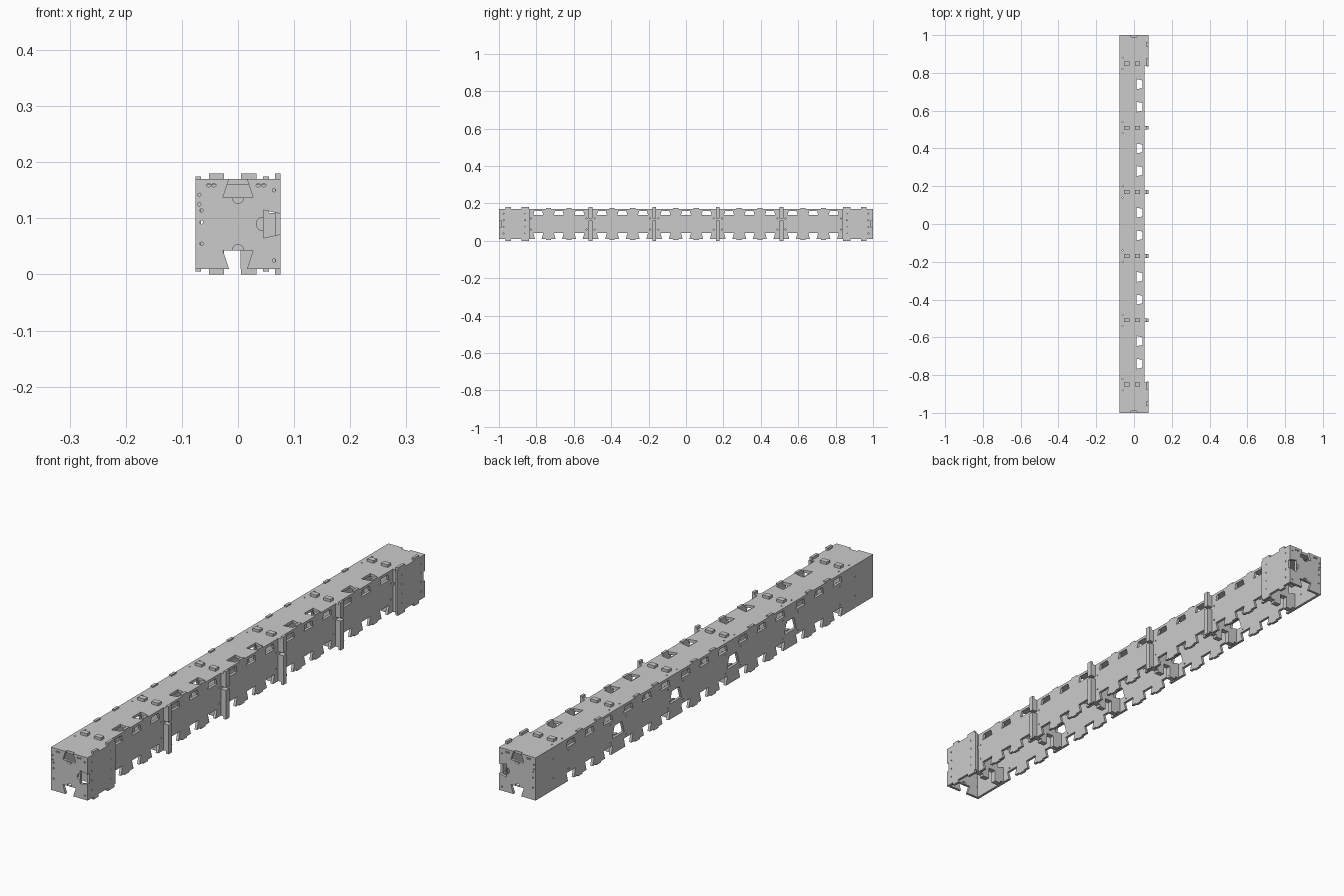
import bpy, bmesh
from math import cos, sin, pi
from mathutils import Matrix

if "Cube" in bpy.data.objects:
    bpy.data.objects.remove(bpy.data.objects["Cube"])

T = 0.01                                   # sheet thickness
BAYS = [-0.68, -0.34, 0, 0.34, 0.68]       # bay centres along the beam
RIBS = [-0.85, -0.51, -0.17, 0.17, 0.51, 0.85]
AXES = {'x': Matrix(((0, 0, 1), (1, 0, 0), (0, 1, 0))).to_4x4(),
        'y': Matrix(((1, 0, 0), (0, 0, -1), (0, 1, 0))).to_4x4(),
        'z': Matrix.Identity(4)}


def sheet(name, loops, axis, pos, thick=T):
    """Flat sheet from an outline plus hole loops, facing the given axis."""
    cu = bpy.data.curves.new(name, 'CURVE')
    cu.dimensions, cu.fill_mode, cu.extrude = '2D', 'BOTH', thick / 2
    for loop in loops:
        sp = cu.splines.new('POLY')
        sp.points.add(len(loop) - 1)
        for p, (u, v) in zip(sp.points, loop):
            p.co = (u, v, 0, 1)
        sp.use_cyclic_u = True
    tmp = bpy.data.objects.new(name, cu)
    bpy.context.collection.objects.link(tmp)
    dg = bpy.context.evaluated_depsgraph_get()
    me = bpy.data.meshes.new_from_object(tmp.evaluated_get(dg))
    bpy.data.objects.remove(tmp)
    bm = bmesh.new()
    bm.from_mesh(me)
    bmesh.ops.remove_doubles(bm, verts=bm.verts, dist=1e-5)
    bm.transform(AXES[axis])
    off = [0, 0, 0]
    off['xyz'.index(axis)] = pos
    bmesh.ops.translate(bm, verts=bm.verts, vec=off)
    bmesh.ops.recalc_face_normals(bm, faces=bm.faces)
    for f in bm.faces:
        f.smooth = False
    bm.to_mesh(me)
    bm.free()
    ob = bpy.data.objects.new(name, me)
    bpy.context.collection.objects.link(ob)
    return ob


def edge(cuts, base, inward):
    """Points of one edge; cut = (centre, mouth half, floor half, depth), negative depth is a tab."""
    pts = []
    for c, m, f, d in sorted(cuts):
        e = base + inward * d
        pts += [(c - m, base), (c - f, e), (c + f, e), (c + m, base)]
    return pts


def outline(u0, u1, v0, v1, bottom=(), right=(), top=(), left=()):
    swap = lambda pts: [(b, a) for a, b in pts]
    return ([(u0, v0)] + edge(bottom, v0, 1) + [(u1, v0)] + swap(edge(right, u1, -1)) +
            [(u1, v1)] + edge(top, v1, -1)[::-1] + [(u0, v1)] + swap(edge(left, u0, 1))[::-1])


def hole(u, v, ru=0.003, rv=0.003):
    return [(u + ru * cos(i * pi / 4), v + rv * sin(i * pi / 4)) for i in range(8)]


def half_round(u, v, du, dv, r=0.012):
    """Half-disc hole whose flat side is at (u, v), bulging along (du, dv)."""
    return [(u + r * (cos(a) * dv + sin(a) * du), v + r * (sin(a) * dv - cos(a) * du))
            for a in [i * pi / 8 for i in range(9)]]


def tab(c, half, h=T):
    return (c, half, half, -h)


# Long side walls: dovetail notches top and bottom, short teeth between them
notches = [(b + o, 0.018, 0.027, 0.033) for b in BAYS for o in (-0.11, 0, 0.11)]
teeth = [tab(b + o, 0.014, 0.005) for b in BAYS for o in (-0.055, 0.055)]
screws = [hole(r + s * 0.022, z) for r in RIBS for s in (-1, 1) for z in (0.06, 0.12)]
windows = [[(r - 0.035, 0.068), (r + 0.035, 0.068), (r + 0.022, 0.112), (r - 0.022, 0.112)]
           for r in RIBS[1:-1]]
small = [hole(r + s * 0.045, z) for r in RIBS for s in (-1, 1) for z in (0.055, 0.125)]
sheet('left_wall', [outline(-0.99, 0.99, 0.01, 0.17, notches + teeth, (), notches + teeth)]
      + windows + small, 'x', -0.071)
sheet('right_wall', [outline(-0.85, 0.85, 0.01, 0.17, notches + teeth, (), notches + teeth)]
      + screws, 'x', 0.050)

# Top panel: narrower between the end boxes, dovetail notches along its right edge
right = []
for b in BAYS:
    right += [(b - 0.06, 0.018, 0.027, 0.043), (b + 0.06, 0.018, 0.027, 0.043)]
mid = [(x, y) for y, x in edge(right, 0.055, -1)]
sheet('top_panel', [[(-0.076, -0.99), (0.076, -0.99), (0.076, -0.84), (0.055, -0.84)] + mid +
                    [(0.055, 0.84), (0.076, 0.84), (0.076, 0.99), (-0.076, 0.99)]]
      + [hole(-0.06, r + s * 0.03) for r in RIBS for s in (-1, 1)], 'z', 0.165)

# Cross ribs: tabs through the panels, slot underneath, split lug outside the right wall
feet = [tab(-0.0385, 0.0135), tab(0.019, 0.014), tab(0.071, 0.0049)]
for i, y in enumerate(RIBS):
    sheet(f'rib_{i + 1}', [outline(-0.066, 0.076, 0.01, 0.17,
                                   feet + [(-0.010, 0.0149, 0.0149, 0.034)],
                                   [(0.115, 0.005, 0.005, 0.021)], feet,
                                   [(0.09, 0.018, 0.026, 0.03)])],
          'y', y, 0.02)

# End plates: three dovetail sockets, half-round reliefs and slotted screw holes
dots = [(-0.069, 0.142), (-0.069, 0.125), (-0.065, 0.114), (-0.065, 0.093), (-0.065, 0.055),
        (0.064, 0.15), (0.064, 0.025)]
slots = [(-0.052, 0.159), (-0.043, 0.159), (0.036, 0.159), (0.046, 0.159)]
for name, y in (('front', -0.995), ('back', 0.995)):
    sheet(f'{name}_end_plate',
          [outline(-0.076, 0.076, 0.01, 0.17, [(0, 0.016, 0.027, 0.033)],
                   [(0.09, 0.018, 0.025, 0.031)], [(0, 0.016, 0.027, 0.033)]),
           half_round(0, 0.0435, 0, 1, 0.010), half_round(0, 0.1365, 0, -1, 0.010),
           half_round(0.0445, 0.09, -1, 0)]
          + [hole(*d) for d in dots] + [hole(*s, 0.004, 0.003) for s in slots], 'y', y)

# End box cheeks on the right side
for name, s in (('front', -1), ('back', 1)):
    tabs = [tab(s * 0.87, 0.01), tab(s * 0.95, 0.014)]
    a, b = sorted((s * 0.835, s * 0.99))
    sheet(f'{name}_cheek',
          [outline(a, b, 0.01, 0.17, tabs, (), tabs)]
          + [hole(s * y, z) for y in (0.86, 0.975) for z in (0.04, 0.075, 0.11, 0.145)],
          'x', 0.071)
